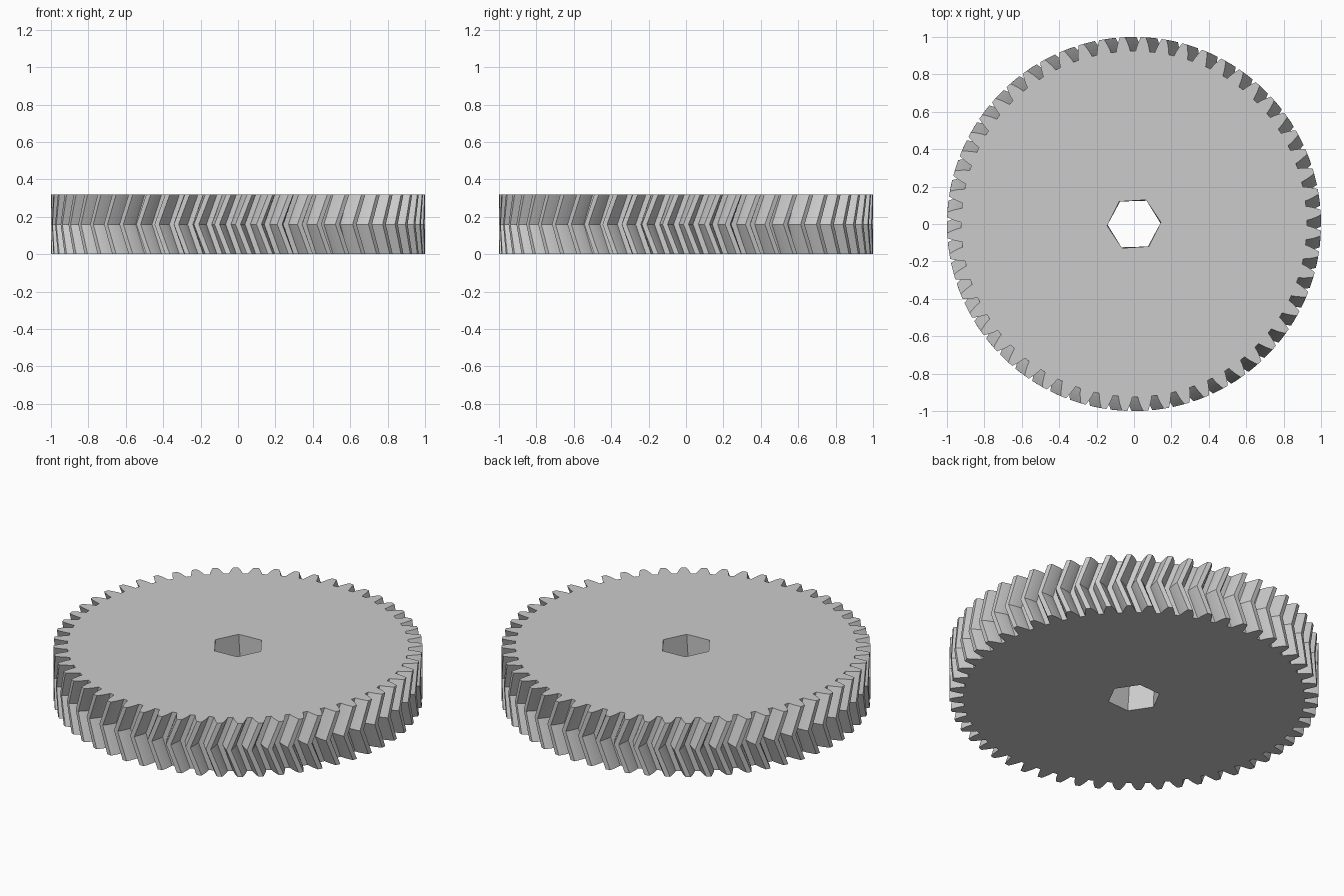
import bpy, bmesh
from math import pi, sin, cos, tan, acos, radians

cube = bpy.data.objects.get("Cube")
if cube:
    bpy.data.objects.remove(cube, do_unlink=True)

TEETH = 56
HEIGHT = 0.32
MODULE = 1 / (TEETH / 2 + 1)          # outer radius is 1
PITCH_R = MODULE * TEETH / 2
ROOT_R = PITCH_R - 1.2 * MODULE
PRESSURE = radians(20)
BASE_R = PITCH_R * cos(PRESSURE)
TWIST = radians(200 / TEETH)          # herringbone twist of each half
BORE_R = 0.144
STEPS = 4                             # facets on each tooth flank


def involute(a):
    return tan(a) - a


def half_angle(r):
    """Half the angle a tooth spans at radius r."""
    return pi / (2 * TEETH) + involute(PRESSURE) - involute(acos(BASE_R / r))


# Gear outline: rising flank then falling flank for every tooth
radii = [ROOT_R + (1 - ROOT_R) * i / STEPS for i in range(STEPS + 1)]
tooth = [(r, -half_angle(r)) for r in radii]
tooth += [(r, half_angle(r)) for r in reversed(radii)]
outline = [(r, a + 2 * pi * k / TEETH) for k in range(TEETH) for r, a in tooth]
hexagon = [(BORE_R, k * pi / 3) for k in range(6)]

bm = bmesh.new()


def sweep(profile):
    """Twist a profile up to mid height and back, returning its rings."""
    rings = []
    for z, turn in ((0, TWIST), (HEIGHT / 2, 0), (HEIGHT, TWIST)):
        rings.append([bm.verts.new((r * cos(a + turn), r * sin(a + turn), z))
                      for r, a in profile])
    n = len(profile)
    for low, high in zip(rings, rings[1:]):
        for i in range(n):
            j = (i + 1) % n
            bm.faces.new((low[i], low[j], high[j], high[i]))
    return rings


# Toothed rim and hexagonal bore
rim = sweep(outline)
bore = sweep(hexagon)

# Flat top and bottom faces with the bore left open
for level in (0, -1):
    edges = []
    for ring in (rim[level], bore[level]):
        edges += [bm.edges.get((v, ring[i - 1])) for i, v in enumerate(ring)]
    bmesh.ops.triangle_fill(bm, edges=edges, use_beauty=True)
bmesh.ops.recalc_face_normals(bm, faces=bm.faces)

mesh = bpy.data.meshes.new("herringbone_gear")
bm.to_mesh(mesh)
bm.free()
gear = bpy.data.objects.new("herringbone_gear", mesh)
bpy.context.collection.objects.link(gear)

# Plain grey finish
grey = bpy.data.materials.new("light_grey")
grey.use_nodes = True
colour = (0.6, 0.6, 0.6, 1)
grey.diffuse_color = colour
grey.node_tree.nodes["Principled BSDF"].inputs["Base Color"].default_value = colour
mesh.materials.append(grey)
